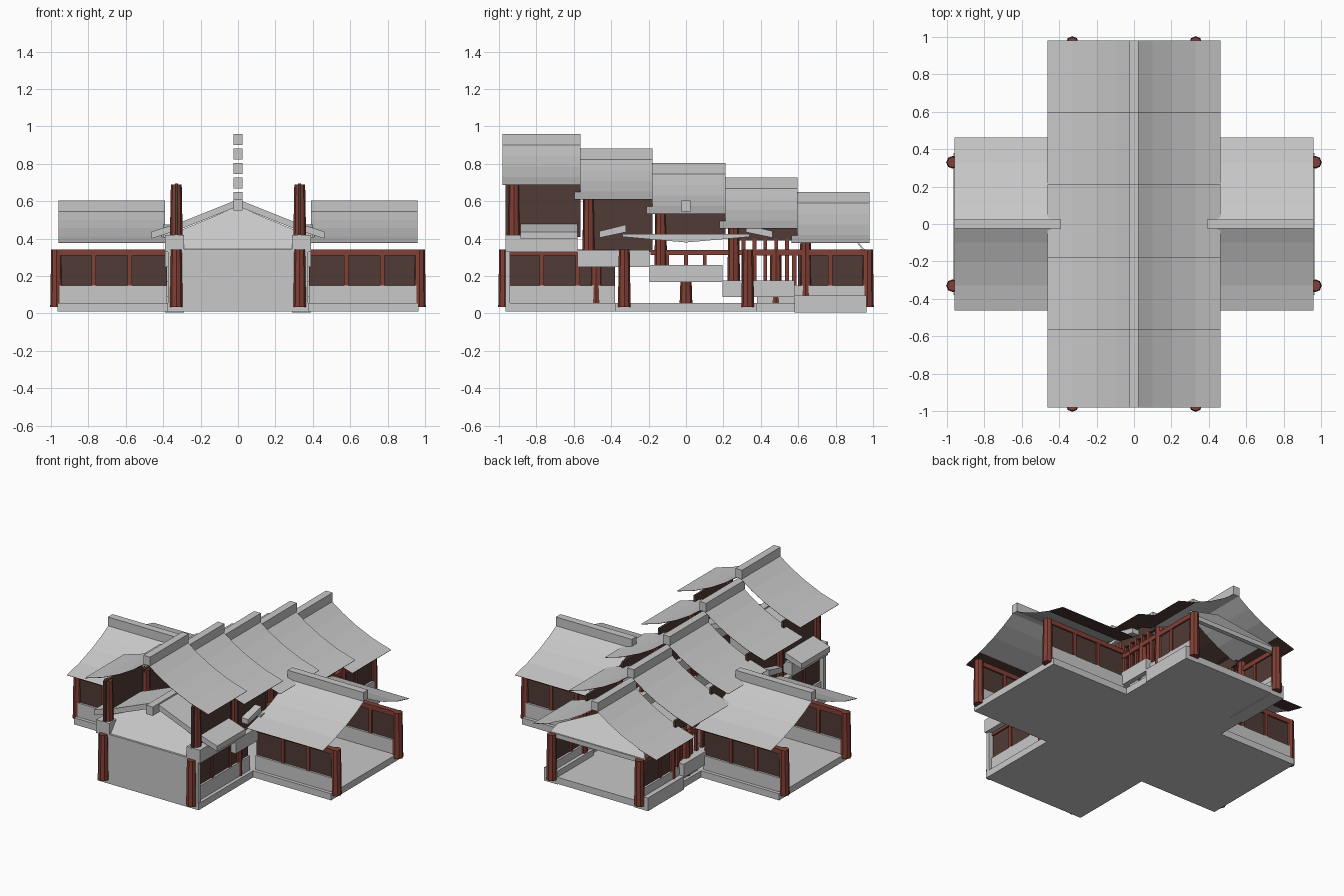
import bpy
import bmesh
from mathutils import Matrix, Vector

if "Cube" in bpy.data.objects:
    bpy.data.objects.remove(bpy.data.objects["Cube"])


def material(name, rgb):
    m = bpy.data.materials.new(name)
    m.use_nodes = True
    m.diffuse_color = (*rgb, 1)
    node = next(n for n in m.node_tree.nodes if n.type == 'BSDF_PRINCIPLED')
    node.inputs["Base Color"].default_value = (*rgb, 1)
    node.inputs["Roughness"].default_value = 0.9
    return m


STONE = material("pale grey stone", (0.58, 0.58, 0.58))
TILE = material("grey roof tile", (0.58, 0.575, 0.575))
RED = material("red timber", (0.22, 0.05, 0.035))
BROWN = material("dark brown timber", (0.08, 0.043, 0.035))


def finish(name, bm, mats):
    mesh = bpy.data.meshes.new(name)
    bm.to_mesh(mesh)
    bm.free()
    ob = bpy.data.objects.new(name, mesh)
    bpy.context.collection.objects.link(ob)
    for m in mats:
        mesh.materials.append(m)
    return ob


def box(name, xs, ys, zs, mat):
    bm = bmesh.new()
    size = [b - a for a, b in (xs, ys, zs)]
    mid = [(a + b) / 2 for a, b in (xs, ys, zs)]
    bmesh.ops.create_cube(bm, size=1, matrix=Matrix.Translation(mid) @ Matrix.Diagonal((*size, 1)))
    return finish(name, bm, [mat])


def pair(name, x0, x1, ys, zs, mat):
    # Same box on both sides of the main passage
    box("left_" + name, (x0, x1), ys, zs, mat)
    box("right_" + name, (-x1, -x0), ys, zs, mat)


def column(name, x, y, z0, z1):
    bm = bmesh.new()
    bmesh.ops.create_cone(bm, cap_ends=True, segments=8, radius1=0.034, radius2=0.029, depth=z1 - z0,
                          matrix=Matrix.Translation((x, y, (z0 + z1) / 2)))
    finish(name, bm, [RED])


def extrude_profile(bm, points, start, end, along_x, index, close=False):
    def place(p, t):
        return (t, p[0], p[1]) if along_x else (p[0], t, p[1])
    a = [bm.verts.new(place(p, start)) for p in points]
    b = [bm.verts.new(place(p, end)) for p in points]
    for i in range(len(points) if close else len(points) - 1):
        j = (i + 1) % len(points)
        bm.faces.new((a[i], a[j], b[j], b[i])).material_index = index
    if close:
        bm.faces.new(a).material_index = index
        bm.faces.new(b).material_index = index


# Concave roof curve: distance from ridge, share of the rise
CURVE = [(0, 1.06), (0.1, 0.73), (0.2, 0.46), (0.33, 0.19), (0.463, 0)]


def roof(name, start, end, eave, rise, along_x=False, lining=0):
    # The brown lining covers the underside outward from the given distance
    bm = bmesh.new()
    half = [(d, eave + h * rise) for d, h in CURVE]
    for s in (-1, 1):
        extrude_profile(bm, [(s * d, z) for d, z in half], start, end, along_x, 0)
        soffit = [(s * d, z - 0.004) for d, z in half if d >= lining]
        extrude_profile(bm, soffit, start, end, along_x, 1)
    finish(name, bm, [TILE, BROWN])
    ridge(name, start, end, eave + rise, along_x)


def ridge(name, start, end, z, along_x=False):
    run, across = (start, end), (-0.025, 0.025)
    box(name + "_ridge", run if along_x else across, across if along_x else run, (z, z + 0.06), TILE)


def solid(name, points, start, end, mat, along_x=False, lean=0):
    bm = bmesh.new()
    extrude_profile(bm, points, start, end, along_x, 0, close=True)
    low = min(z for _, z in points)
    for v in bm.verts:
        v.co.y += lean * (v.co.z - low)
    bmesh.ops.recalc_face_normals(bm, faces=bm.faces)
    finish(name, bm, [mat])


# Cross-shaped base
bm = bmesh.new()
w, l = 0.38, 0.965
outline = [(w, w), (w, l), (-w, l), (-w, w), (-l, w), (-l, -w),
           (-w, -w), (-w, -l), (w, -l), (w, -w), (l, -w), (l, w)]
base = bm.faces.new([bm.verts.new((x, y, 0.01)) for x, y in outline])
up = bmesh.ops.extrude_face_region(bm, geom=[base])["geom"]
bmesh.ops.translate(bm, verts=[v for v in up if isinstance(v, bmesh.types.BMVert)], vec=Vector((0, 0, 0.045)))
bmesh.ops.recalc_face_normals(bm, faces=bm.faces)
finish("cross_base", bm, [STONE])

# Four lower galleries: low walls, panels, rails, posts and end columns
for arm, along_x, sign in (("left", True, 1), ("right", True, -1), ("front", False, -1), ("back", False, 1)):
    def run(a, b):
        return (a, b) if sign > 0 else (-b, -a)

    def side_box(name, along, across, zs, mat):
        box(f"{arm}_{name}", along if along_x else across, across if along_x else along, zs, mat)

    inner = 0.6 if arm == "back" else 0.38
    for side in (-1, 1):
        def band(t):
            c = side * 0.335
            return (c - t, c + t)
        side_box("low_wall", run(0.38, 0.955), band(0.022), (0.055, 0.15), STONE)
        side_box("wall_panel", run(inner, 0.955), band(0.008), (0.15, 0.315), BROWN)
        side_box("top_rail", run(0.38, 0.97), band(0.018), (0.31, 0.342), RED)
        for p in (0.58, 0.77):
            side_box("post", run(p - 0.012, p + 0.012), band(0.017), (0.14, 0.315), RED)
        end = sign * 0.97
        column(arm + "_end_column", end if along_x else side * 0.33,
               side * 0.33 if along_x else end, 0.035, 0.342)
    if along_x:
        roof(arm + "_roof", *run(0.39, 0.96), 0.38, 0.165, True, 0.33)
    else:
        side_box("end_beam", run(0.93, 0.96), (-0.35, 0.35), (0.315, 0.345), STONE)

# Solid front wall, leaning gables, and the low front roof
box("front_wall", (-0.375, 0.375), (-0.965, -0.94), (0.01, 0.345), STONE)
gable = [(-0.36, 0.34), (0.36, 0.34), (0.32, 0.44), (0.15, 0.51), (0, 0.575), (-0.15, 0.51), (-0.32, 0.44)]
solid("front_gable", gable, -0.955, -0.945, STONE, lean=0.8)
solid("back_gable", [(x, z - 0.045 if z > 0.4 else z) for x, z in gable], 0.945, 0.955, STONE, lean=-0.8)
upper = [(0.463, 0.437), (0.3, 0.49), (0.15, 0.55), (0, 0.61)]
for s in (-1, 1):
    slope = [(s * x, z) for x, z in upper] + [(s * x, z - 0.037) for x, z in reversed(upper)]
    solid("low_front_roof", slope, -0.885, -0.58, TILE)
    # Short eave returns beside the crossing
    for t in (-1, 1):
        corner = [(t * 0.32, 0.475), (t * 0.463, 0.44), (t * 0.463, 0.405), (t * 0.32, 0.435)]
        solid("crossing_eave", corner, s * 0.35, s * 0.4, TILE, True)
    solid("crossing_beam", [(-0.34, 0.425), (0.34, 0.425), (0.34, 0.41), (0, 0.38), (-0.34, 0.41)],
          s * 0.38, s * 0.41, STONE, True)
ridge("low_front_roof", -0.95, -0.58, 0.55)

# Five stepped bays along the main passage, highest at the front
edges = [-0.98, -0.565, -0.18, 0.21, 0.595, 0.98]
panel_bottom = [0.41, 0.33, 0.42, 0.39, None]
for k in range(5):
    y0, y1 = edges[k], edges[k + 1]
    floor, eave = 0.42 - 0.081 * k, 0.69 - 0.0775 * k
    overlap = 0.03 if k else 0
    roof(f"stepped_roof_{k + 1}", y0 - overlap, y1, eave, 0.21, lining=0.33 if k == 4 else 0)
    pair("stringer", 0.29, 0.39, (y0 + 0.015 - overlap, y1 - 0.015), (max(floor - 0.09, 0), floor), STONE)
    for s in (-1, 1):
        column("bay_column", s * 0.33, y0 + 0.06 - overlap / 2, floor, eave)
    if panel_bottom[k]:
        pair("upper_panel", 0.322, 0.338, (y0 + 0.015, y1), (panel_bottom[k], eave + 0.005), BROWN)

# Slim posts and rail in the open bays, and columns around the crossing
pair("open_bay_rail", 0.32, 0.345, (-0.19, 0.6), (0.312, 0.34), RED)
for i in range(6):
    y = 0.25 + 0.058 * i
    pair("slim_post", 0.323, 0.343, (y - 0.01, y + 0.01), (0.15, 0.40), RED)
for y in (-0.1, 0, 0.1):
    pair("centre_post", 0.323, 0.343, (y - 0.01, y + 0.01), (0.25, 0.315), RED)
for s in (-1, 1):
    for y in (-0.48, 0, 0.48):
        column("crossing_column", s * 0.33, y, 0.055, 0.34 if y else 0.2)
